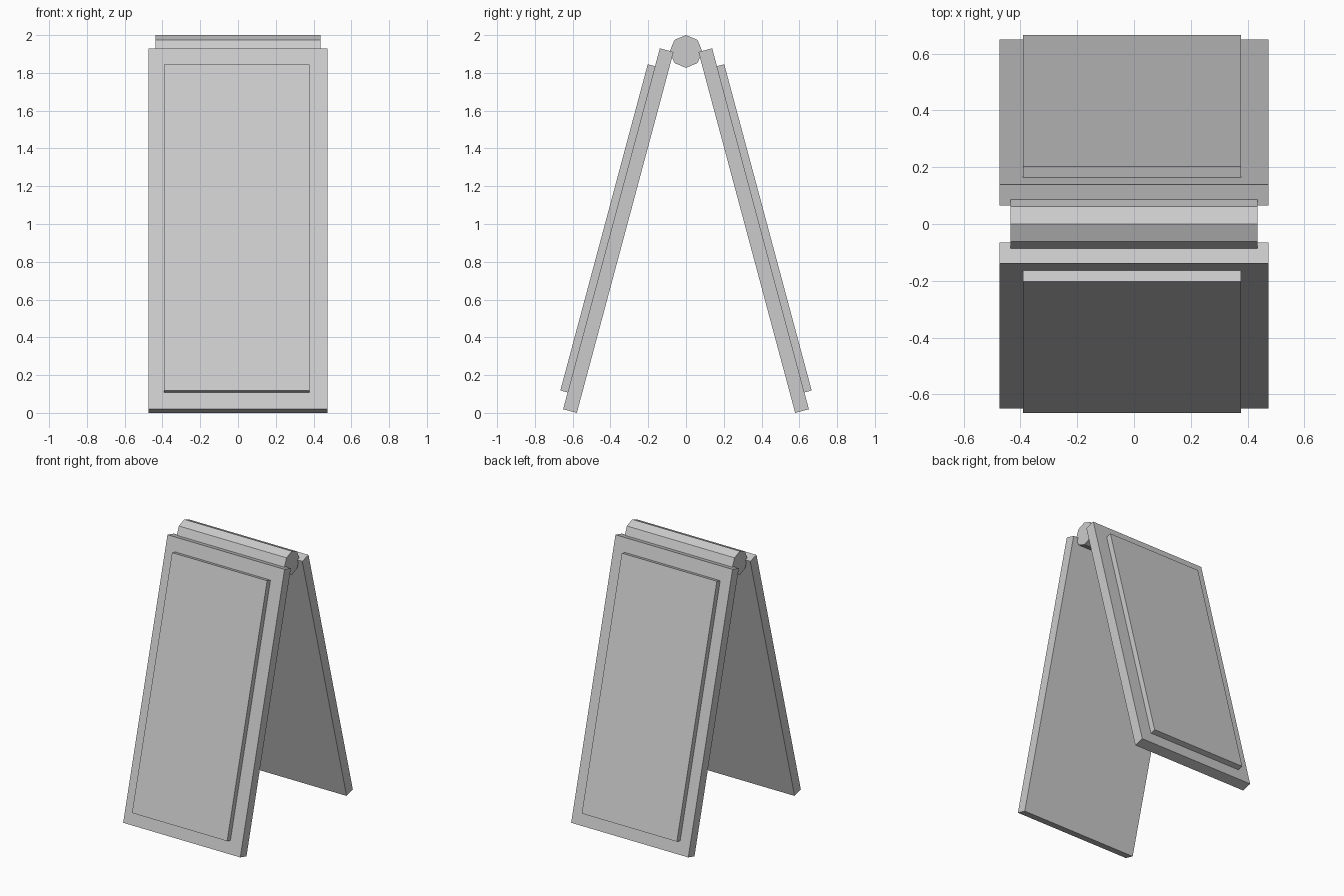
import bpy
from math import radians, pi
from mathutils import Matrix, Vector

if "Cube" in bpy.data.objects:
    bpy.data.objects.remove(bpy.data.objects["Cube"])

TILT = radians(15)
FOOT_Y = 0.578  # inner bottom edge of each leaning board


def leaning_box(name, side, x, width, low, high, inner, outer):
    """Box in board space (x, outward, along the board), tilted to one side."""
    bpy.ops.mesh.primitive_cube_add(size=1)
    obj = bpy.context.object
    obj.name = obj.data.name = name
    centre = Vector((x, side * (inner + outer) / 2, (low + high) / 2))
    size = (width, outer - inner, high - low)
    place = (Matrix.Translation((0, side * FOOT_Y, 0))
             @ Matrix.Rotation(side * TILT, 4, 'X')
             @ Matrix.Translation(centre)
             @ Matrix.Diagonal((*size, 1)))
    obj.data.transform(place)
    return obj


# Two leaning boards, each with a raised sign panel on its outer face
for label, side in (("front", -1), ("back", 1)):
    leaning_box(label + "_board", side, 0, 0.947, 0, 1.978, 0, 0.075)
    leaning_box(label + "_sign_panel", side, -0.007, 0.769, 0.092, 1.88, 0.075, 0.115)

# Eight-sided hinge bar along the top
bpy.ops.mesh.primitive_cylinder_add(vertices=8, radius=0.0866, depth=0.871)
bar = bpy.context.object
bar.name = bar.data.name = "hinge_bar"
bar.data.transform(Matrix.Translation((0, 0, 1.9134)) @ Matrix.Rotation(pi / 2, 4, 'Y'))
